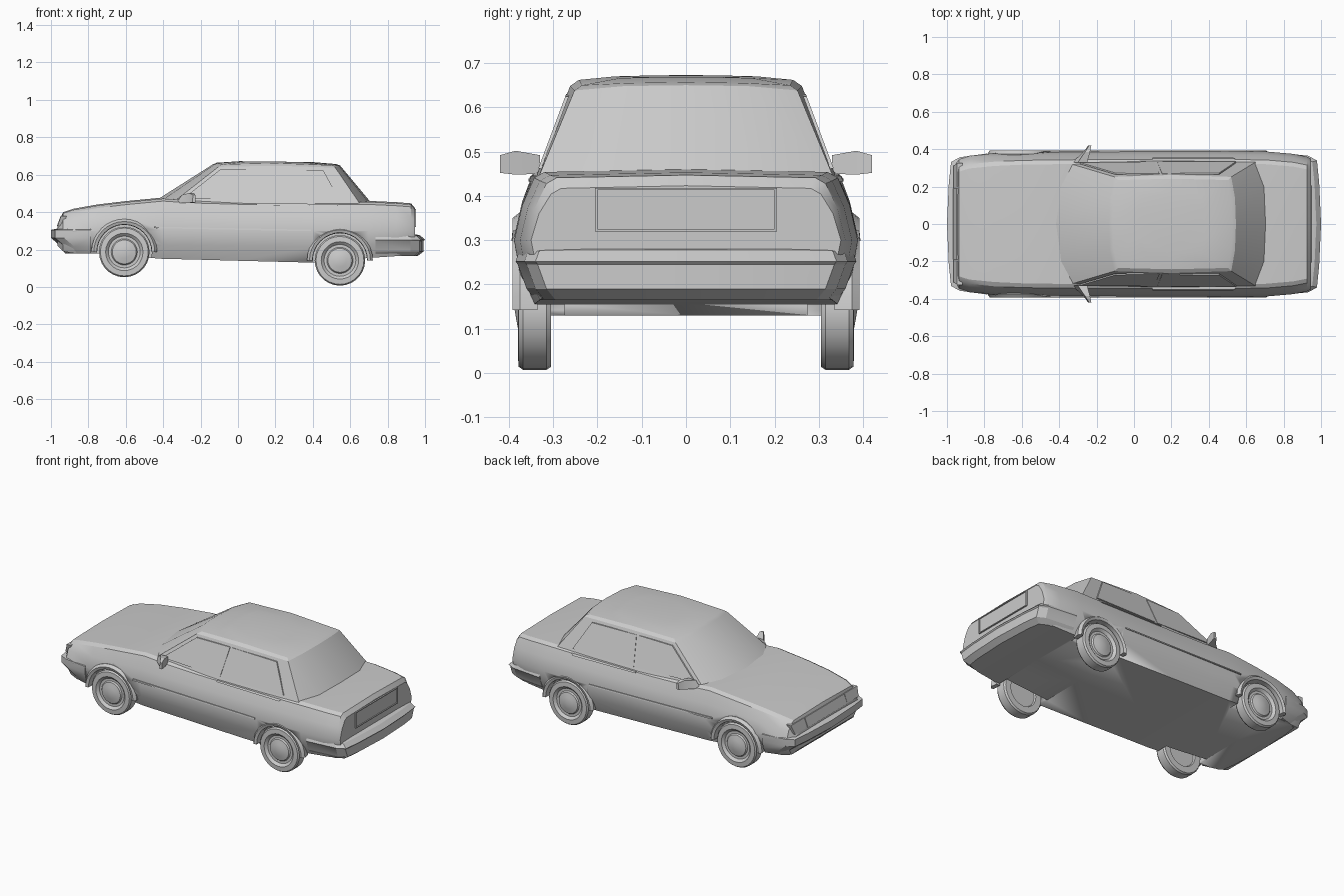
import bpy, bmesh, math

if "Cube" in bpy.data.objects:
    bpy.data.objects.remove(bpy.data.objects["Cube"])

paint = bpy.data.materials.new("grey paint")
paint.diffuse_color = (0.6, 0.6, 0.6, 1)
paint.use_nodes = True
paint.node_tree.nodes["Principled BSDF"].inputs["Base Color"].default_value = paint.diffuse_color


def finish(name, bm, angle=25):
    bmesh.ops.recalc_face_normals(bm, faces=bm.faces)
    me = bpy.data.meshes.new(name)
    bm.to_mesh(me)
    bm.free()
    me.materials.append(paint)
    ob = bpy.data.objects.new(name, me)
    bpy.context.collection.objects.link(ob)
    bpy.ops.object.select_all(action='DESELECT')
    ob.select_set(True)
    bpy.context.view_layer.objects.active = ob
    bpy.ops.object.shade_smooth_by_angle(angle=math.radians(angle))
    return ob


def loft(name, rings, closed=False, angle=25):
    """Skin a list of rings; cap both ends unless the loft closes on itself."""
    bm = bmesh.new()
    vs = [[bm.verts.new(p) for p in r] for r in rings]
    n = len(vs[0])
    pairs = list(zip(vs, vs[1:])) + ([(vs[-1], vs[0])] if closed else [])
    for a, b in pairs:
        for i in range(n):
            j = (i + 1) % n
            bm.faces.new((a[i], a[j], b[j], b[i]))
    if not closed:
        bm.faces.new(vs[0])
        bm.faces.new(vs[-1])
    return finish(name, bm, angle)


def mirrored(half):
    return half + [(x, -y, z) for x, y, z in reversed(half) if y > 0]


def plate(name, pts, thick=0.008):
    """Thin slab through pts, extruded along y towards the car centre."""
    s = 1 if pts[0][1] > 0 else -1
    return loft(name, [pts, [(x, y - s * thick, z) for x, y, z in pts]])


# Lower body: cross-sections along the length (x, floor, top, half width)
stations = [(-0.965, .22, .33, .31), (-.935, .19, .397, .348), (-.88, .18, .415, .365),
            (-.75, .178, .438, .378), (-.6, .165, .456, .385), (-.4, .15, .475, .388),
            (-.25, .147, .465, .389), (0, .14, .458, .39), (.4, .13, .455, .39),
            (.7, .155, .457, .388), (.85, .165, .45, .375), (.925, .175, .444, .36),
            (.945, .18, .42, .35)]
rings = []
for x, zb, zt, w in stations:
    m = .30
    rings.append(mirrored([(x, 0, zb), (x, w - .045, zb), (x, w - .012, zb + .5 * (m - zb)),
                           (x, w, m), (x, w - .018, m + .5 * (zt - m)),
                           (x, w - .045, zt - .016), (x, w - .068, zt - .003), (x, 0, zt + .003)]))
body = loft("body", rings)

# Cabin: base outline, roof edge outline, crowned roof
base = [(-.43, 0, .468), (-.405, .2, .464), (-.35, .325, .45), (.1, .34, .44),
        (.655, .334, .44), (.70, .2, .45), (.71, 0, .452)]
edge = [(-.135, 0, .655), (-.13, .14, .652), (-.105, .252, .642), (.2, .262, .648),
        (.52, .252, .638), (.54, .14, .648), (.545, 0, .650)]
crown = [(-.115, 0, .664), (-.11, .13, .662), (-.085, .235, .655), (.2, .242, .662),
         (.505, .235, .650), (.52, .13, .655), (.525, 0, .657)]
top = [(.02, 0, .673), (.025, .08, .672), (.04, .15, .669), (.2, .16, .670),
       (.36, .15, .666), (.375, .08, .668), (.38, 0, .669)]
loft("cabin", [mirrored(r) for r in (base, edge, crown, top)])

# Bumpers: stacked plan outlines (z, outermost x, half width)
def bumper(name, layers, end, s):
    loft(name, [mirrored([(s * xf, 0, z), (s * (xf - .01), .22, z), (s * (xf - .022), w - .03, z),
                          (s * (xf - .07), w - .005, z), (s * end, w + .015, z)])
                for z, xf, w in layers], angle=20)


bumper("front_bumper", [(.312, .965, .352), (.305, 1.0, .362), (.262, 1.0, .362),
                        (.215, .945, .35), (.18, .925, .33)], .785, -1)
bumper("rear_bumper", [(.28, .955, .352), (.275, .975, .362), (.252, 1.0, .37), (.245, .993, .365),
                       (.19, .993, .345), (.165, .96, .325)], .735, 1)

# Grille and headlamp strip in the nose
for s in (-1, 1):
    loft("headlamp", [[(-.966 + d, s * .20, .325), (-.966 + d, s * .31, .325),
                       (-.946 + d, s * .325, .38), (-.946 + d, s * .20, .38)] for d in (0, .03)])
loft("grille", [[(-.969 + d, -.19, .325), (-.969 + d, .19, .325),
                 (-.948 + d, .19, .38), (-.948 + d, -.19, .38)] for d in (0, .03)])

# Number plate panel with raised frame on the tail
def tail_box(name, y0, y1, z0, z1, x):
    loft(name, [[(q, y0, z0), (q, y1, z0), (q, y1, z1), (q, y0, z1)] for q in (.93, x)])


tail_box("plate_panel", -.2, .2, .32, .415, .947)
for z in (.32, .413):
    tail_box("plate_frame_bar", -.205, .205, z, z + .005, .953)
for y in (-.205, .2):
    tail_box("plate_frame_side", y, y + .005, .32, .418, .953)

# Wheels, arches and wells
def wheel(name, cx, cz, s):
    prof = [(.0, .315), (.085, .315), (.09, .305), (.128, .305), (.135, .315), (.135, .368),
            (.128, .378), (.1, .38), (.093, .374), (.085, .366), (.07, .366), (.064, .374),
            (.035, .381), (.0, .387)]
    n = 28
    bm = bmesh.new()
    prev = None
    for r, y in prof:
        if r == 0:
            cur = [bm.verts.new((cx, s * y, cz))] * n
        else:
            cur = [bm.verts.new((cx + r * math.cos(math.tau * i / n), s * y,
                                 cz + r * math.sin(math.tau * i / n))) for i in range(n)]
        if prev:
            for i in range(n):
                j = (i + 1) % n
                bm.faces.new(list(dict.fromkeys((prev[i], prev[j], cur[j], cur[i]))))
        prev = cur
    finish(name, bm, 30)


for end, cx, cz in (("front", -.608, .187), ("rear", .545, .142)):
    for s in (-1, 1):
        wheel(end + "_wheel", cx, cz, s)
        arch = []
        for i in range(17):
            a = math.pi * i / 16
            arch.append([(cx + r * math.cos(a), s * y, cz + r * math.sin(a))
                         for r, y in ((.145, .335), (.147, .386), (.163, .392), (.176, .375), (.17, .335))])
        loft(end + "_wheel_arch", arch)
        cut = loft("well_cutter", [[(cx + .148 * math.cos(math.tau * i / 28), s * y,
                                     cz + .148 * math.sin(math.tau * i / 28)) for i in range(28)]
                                   for y in (.275, .5)])
        cut.hide_render = True
        cut.hide_viewport = True
        mod = body.modifiers.new("well", 'BOOLEAN')
        mod.operation = 'DIFFERENCE'
        mod.object = cut

# Side glass, trim and mirrors on both sides
for s in (-1, 1):
    def on_side(pts):
        return [(x, s * (.342 - .375 * (z - .44)), z) for x, z in pts]

    plate("front_window", on_side([(-.29, .475), (.11, .462), (.135, .63), (-.095, .628)]))
    plate("rear_window", on_side([(.125, .462), (.545, .462), (.455, .625), (.15, .63)]))
    plate("sill_trim", [(.1, s * .356, .438), (.53, s * .356, .432), (.54, s * .35, .444), (.1, s * .35, .446)], .02)
    plate("side_moulding", [(-.45, s * .393, .314), (.39, s * .394, .298),
                            (.39, s * .393, .306), (-.45, s * .391, .322)], .02)
    loft("mirror", [[(x, s * y, z) for x, y, z in ring] for ring in (
        [(-.33, .33, .45), (-.25, .33, .45), (-.25, .33, .492), (-.30, .33, .492)],
        [(-.27, .385, .448), (-.235, .385, .448), (-.235, .385, .502), (-.262, .385, .502)],
        [(-.245, .42, .452), (-.228, .42, .452), (-.228, .42, .492), (-.24, .42, .492)])])
